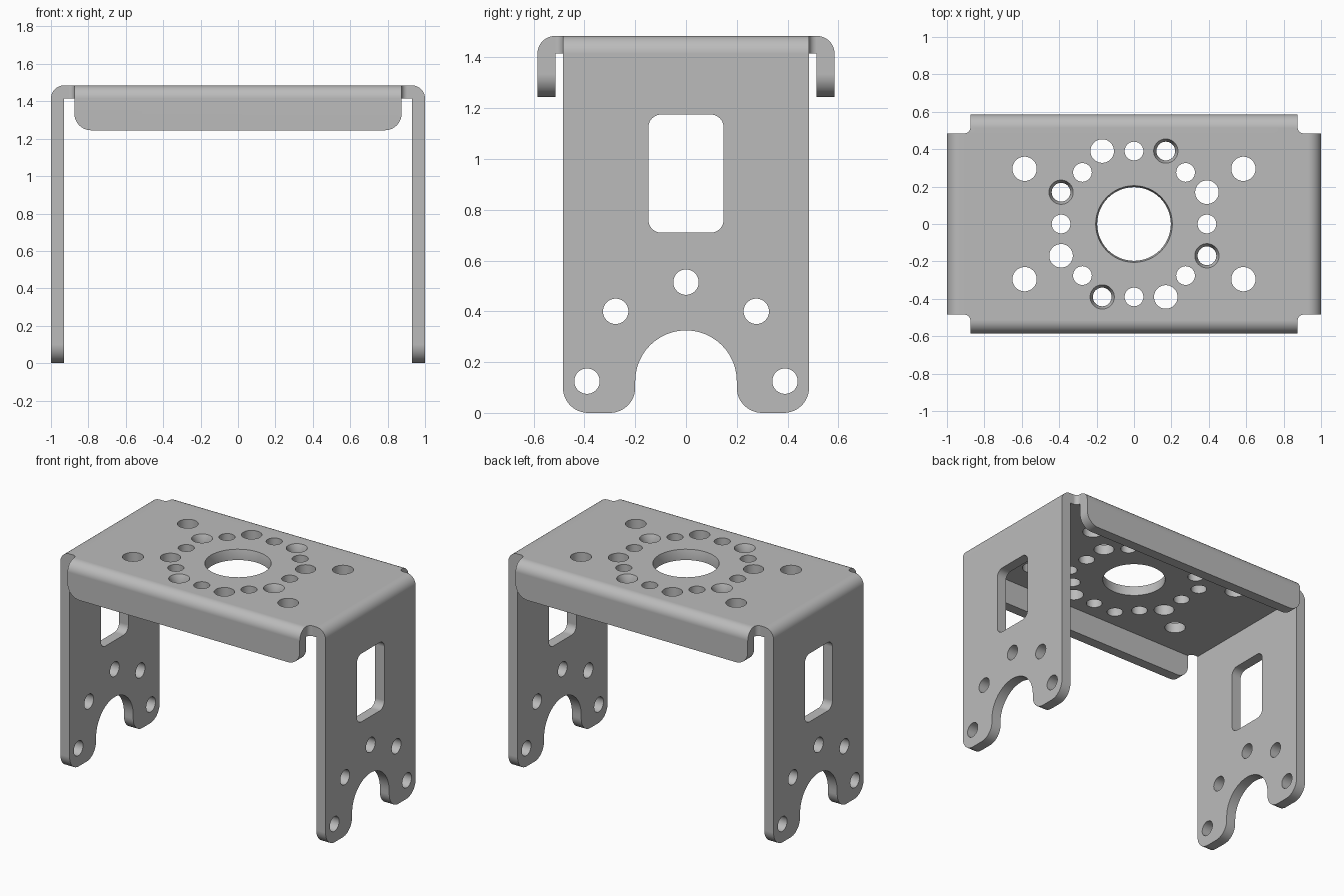
import bpy, bmesh, math
from mathutils import Vector, Matrix

if "Cube" in bpy.data.objects:
    bpy.data.objects.remove(bpy.data.objects["Cube"], do_unlink=True)

TOP, T = 1.485, 0.07          # overall height, sheet thickness
LEG, DEEP = 0.485, 0.585      # half depth of legs, half depth over flanges
LIP = 0.875                   # half length of flanges
UNDER = TOP - T


def rounded(corners, steps=12):
    """Closed outline from (u, v, radius) corners, each filleted."""
    pts = []
    for i, (u, v, r) in enumerate(corners):
        p = Vector((u, v))
        if r == 0:
            pts.append(p)
            continue
        a = (Vector(corners[i - 1][:2]) - p).normalized()
        b = (Vector(corners[(i + 1) % len(corners)][:2]) - p).normalized()
        # right-angled corners: arc centre lies r along both edges
        for k in range(steps + 1):
            t = k / steps * math.pi / 2
            pts.append(p + a * r * (1 - math.sin(t)) + b * r * (1 - math.cos(t)))
    return [p for i, p in enumerate(pts) if (p - pts[i - 1]).length > 1e-4]


def prism(bm, outline, axis, lo, hi):
    place = {"x": lambda p, w: (w, p.x, p.y),
             "y": lambda p, w: (p.x, w, p.y),
             "z": lambda p, w: (p.x, p.y, w)}[axis]
    rings = [[bm.verts.new(place(p, w)) for p in outline] for w in (lo, hi)]
    bm.faces.new(rings[0])
    bm.faces.new(rings[1])
    n = len(outline)
    for i in range(n):
        j = (i + 1) % n
        bm.faces.new((rings[0][i], rings[0][j], rings[1][j], rings[1][i]))


def bore(bm, profile, x, y):
    """Vertical round cutter from (radius, z) pairs."""
    n = 48
    rings = [[bm.verts.new((x + r * math.cos(k * math.tau / n),
                            y + r * math.sin(k * math.tau / n), z))
              for k in range(n)] for r, z in profile]
    bm.faces.new(rings[0])
    bm.faces.new(rings[-1])
    for a, b in zip(rings, rings[1:]):
        for k in range(n):
            j = (k + 1) % n
            bm.faces.new((a[k], a[j], b[j], b[k]))


def make(name, bm):
    bmesh.ops.recalc_face_normals(bm, faces=bm.faces)
    mesh = bpy.data.meshes.new(name)
    bm.to_mesh(mesh)
    bm.free()
    obj = bpy.data.objects.new(name, mesh)
    bpy.context.collection.objects.link(obj)
    return obj


def solid(name, outline, axis, lo, hi):
    bm = bmesh.new()
    prism(bm, outline, axis, lo, hi)
    return make(name, bm)


def combine(obj, other, operation):
    mod = obj.modifiers.new(operation.lower(), "BOOLEAN")
    mod.object, mod.operation, mod.solver = other, operation, "EXACT"
    bpy.context.view_layer.objects.active = obj
    bpy.ops.object.modifier_apply(modifier=mod.name)
    bpy.data.objects.remove(other, do_unlink=True)


def bent_sheet(half, bottom):
    """Upside-down U section with rounded outer bends."""
    return rounded([(-half, bottom, 0), (-half, TOP, T), (half, TOP, T),
                    (half, bottom, 0), (half - T, bottom, 0),
                    (half - T, UNDER, 0), (T - half, UNDER, 0),
                    (T - half, bottom, 0)])


# Top plate with both legs, trimmed to the leg outline
bracket = solid("bracket", bent_sheet(1, 0), "y", -0.7, 0.7)
half_leg = [(LEG, 2, 0), (LEG, 0, 0.1), (0.2, 0, 0.1), (0.2, 0.325, 0.2)]
leg_outline = half_leg + [(-u, v, r) for u, v, r in reversed(half_leg)]
combine(bracket, solid("leg_trim", rounded(leg_outline), "x", -2, 2), "INTERSECT")

# Front and back flanges with rounded lower corners
flanges = solid("flanges", bent_sheet(DEEP, 1.245), "x", -1, 1)
lip_outline = [(-LIP, 2, 0), (-LIP, 1.245, 0.09), (LIP, 1.245, 0.09), (LIP, 2, 0)]
combine(flanges, solid("flange_trim", rounded(lip_outline), "y", -1, 1), "INTERSECT")
combine(bracket, flanges, "UNION")

# Bend relief fillets in the four notches
R = 0.03
fillet = [(LIP - R, LEG - R, 0), (LIP + R, LEG - R, 0), (LIP + R, LEG, 0),
          (LIP, LEG, R), (LIP, LEG + R, 0), (LIP - R, LEG + R, 0)]
bm = bmesh.new()
for sx in (-1, 1):
    for sy in (-1, 1):
        prism(bm, [Vector((p.x * sx, p.y * sy)) for p in rounded(fillet)],
              "z", UNDER, TOP)
combine(bracket, make("notch_fillets", bm), "UNION")

# Holes through the top plate
cut = bmesh.new()
LOW, HIGH, MID = UNDER - 0.05, TOP + 0.05, TOP - T / 2


def straight(r):
    return [(r, LOW), (r, HIGH)]


def countersunk(r, rim):
    return [(r, LOW), (r, MID), (rim, TOP), (rim, HIGH)]


bore(cut, countersunk(0.197, 0.205), 0, 0)
for k in range(8):
    a = k * math.pi / 4
    bore(cut, straight(0.05), 0.39 * math.cos(a), 0.39 * math.sin(a))
for k in range(4):
    turn = Matrix.Rotation(k * math.pi / 2, 2)
    bore(cut, countersunk(0.05, 0.065), *(turn @ Vector((0.17, 0.39))))
    bore(cut, straight(0.063), *(turn @ Vector((-0.17, 0.39))))
for sx in (-1, 1):
    for sy in (-1, 1):
        bore(cut, straight(0.065), 0.585 * sx, 0.295 * sy)

# Windows and holes through both legs
window = [(-0.148, 0.71, 0.05), (0.148, 0.71, 0.05),
          (0.148, 1.175, 0.05), (-0.148, 1.175, 0.05)]
prism(cut, rounded(window), "x", -1.1, 1.1)
for y, z in ((0, 0.515), (0.277, 0.4), (-0.277, 0.4), (0.39, 0.125), (-0.39, 0.125)):
    r = 0.05
    ring = [(y - r, z - r, r), (y + r, z - r, r), (y + r, z + r, r), (y - r, z + r, r)]
    prism(cut, rounded(ring), "x", -1.1, 1.1)
combine(bracket, make("hole_cutters", cut), "DIFFERENCE")

# Plain grey metal
grey = bpy.data.materials.new("grey metal")
grey.use_nodes = True
colour = (0.5, 0.5, 0.5, 1)
grey.diffuse_color = colour
grey.node_tree.nodes["Principled BSDF"].inputs["Base Color"].default_value = colour
bracket.data.materials.clear()
bracket.data.materials.append(grey)

# Smooth bends and bores, crisp sheet edges
bpy.ops.object.select_all(action="DESELECT")
bracket.select_set(True)
bpy.context.view_layer.objects.active = bracket
bpy.ops.object.shade_smooth_by_angle(angle=math.radians(25))
weighted = bracket.modifiers.new("even_shading", "WEIGHTED_NORMAL")
weighted.keep_sharp = True
